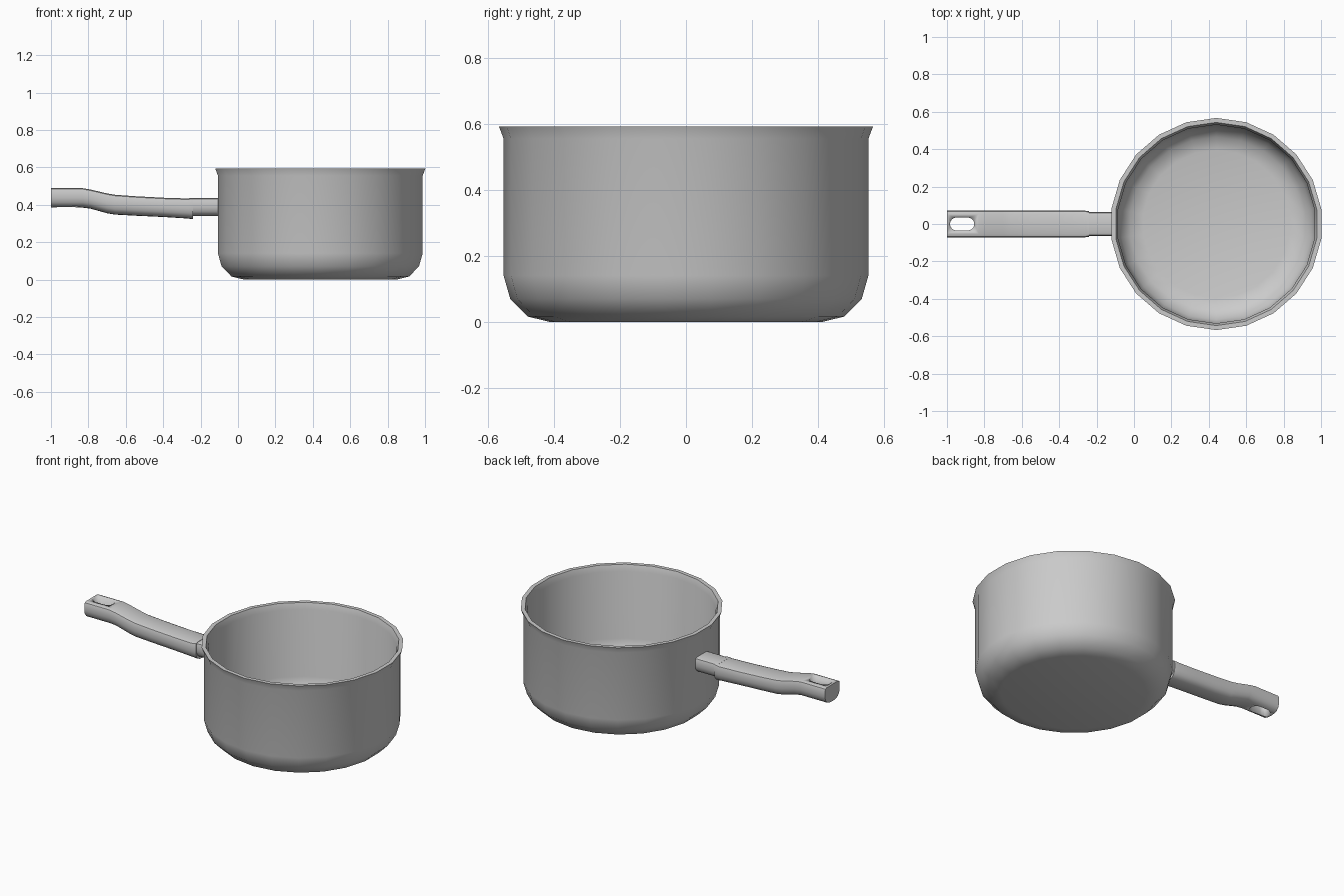
import bpy
from math import cos, sin, pi, radians

if "Cube" in bpy.data.objects:
    bpy.data.objects.remove(bpy.data.objects["Cube"])


def add_mesh(name, verts, faces, angle=40):
    mesh = bpy.data.meshes.new(name)
    mesh.from_pydata(verts, [], faces)
    obj = bpy.data.objects.new(name, mesh)
    bpy.context.collection.objects.link(obj)
    bpy.ops.object.select_all(action='DESELECT')
    bpy.context.view_layer.objects.active = obj
    obj.select_set(True)
    bpy.ops.object.shade_smooth_by_angle(angle=radians(angle))
    return obj


def loft(name, rings, angle=40):
    """Skin equal-length closed rings and cap both ends."""
    n = len(rings[0])
    verts = [p for ring in rings for p in ring]
    faces = []
    for k in range(len(rings) - 1):
        for i in range(n):
            j = (i + 1) % n
            faces.append((k*n + i, k*n + j, (k+1)*n + j, (k+1)*n + i))
    faces.append(tuple(reversed(range(n))))
    faces.append(tuple(range((len(rings) - 1)*n, len(rings)*n)))
    return add_mesh(name, verts, faces, angle)


# Pot: 22-sided shell, outside bottom -> rim -> inside floor
SIDES, POT_X = 22, 0.44
profile = [(0.41, 0.0), (0.48, 0.017), (0.533, 0.071), (0.553, 0.141),
           (0.553, 0.556), (0.567, 0.593), (0.543, 0.593), (0.531, 0.556),
           (0.531, 0.141), (0.512, 0.083), (0.465, 0.034), (0.395, 0.018)]
loft("pot", [[(POT_X + r*cos(pi/2 + 2*pi*i/SIDES), r*sin(pi/2 + 2*pi*i/SIDES), z)
              for i in range(SIDES)] for r, z in profile])


# Grip section: flat top with eased corners, rounded underside
def section(x, top, bottom, w):
    h = top - bottom
    half = [(0.74, 1.0), (0.93, 0.95), (1.0, 0.8), (1.0, 0.5),
            (0.92, 0.27), (0.72, 0.1), (0.4, 0.02)]
    right = [(x, w*y, bottom + h*t) for y, t in half]
    left = [(x, -y, z) for _, y, z in reversed(right)]
    return list(reversed(right + [(x, 0, bottom)] + left))


# Handle grip
stations = [(-1.0, 0.489, 0.385), (-0.83, 0.489, 0.385), (-0.79, 0.482, 0.38),
            (-0.70, 0.461, 0.355), (-0.66, 0.454, 0.348), (-0.55, 0.446, 0.342),
            (-0.40, 0.438, 0.335), (-0.27, 0.434, 0.327), (-0.24, 0.438, 0.323)]
grip = loft("handle_grip", [section(x, t, b, 0.072 if x < -0.26 else 0.069)
                            for x, t, b in stations])

# Hanging hole cutter
ring = []
for cx, start in ((-0.949, pi/2), (-0.889, -pi/2)):
    ring += [(cx + 0.035*cos(start + pi*i/8), 0.035*sin(start + pi*i/8)) for i in range(9)]
cutter = loft("hole_cutter", [[(x, y, z) for x, y in ring] for z in (0.3, 0.6)])
cutter.hide_render = True
cutter.hide_viewport = True
hole = grip.modifiers.new("hanging_hole", 'BOOLEAN')
hole.operation = 'DIFFERENCE'
hole.solver = 'EXACT'
hole.object = cutter

# Shank joining the grip to the pot wall
loft("handle_shank", [section(x, 0.436, 0.34, 0.063) for x in (-0.26, -0.103)])
